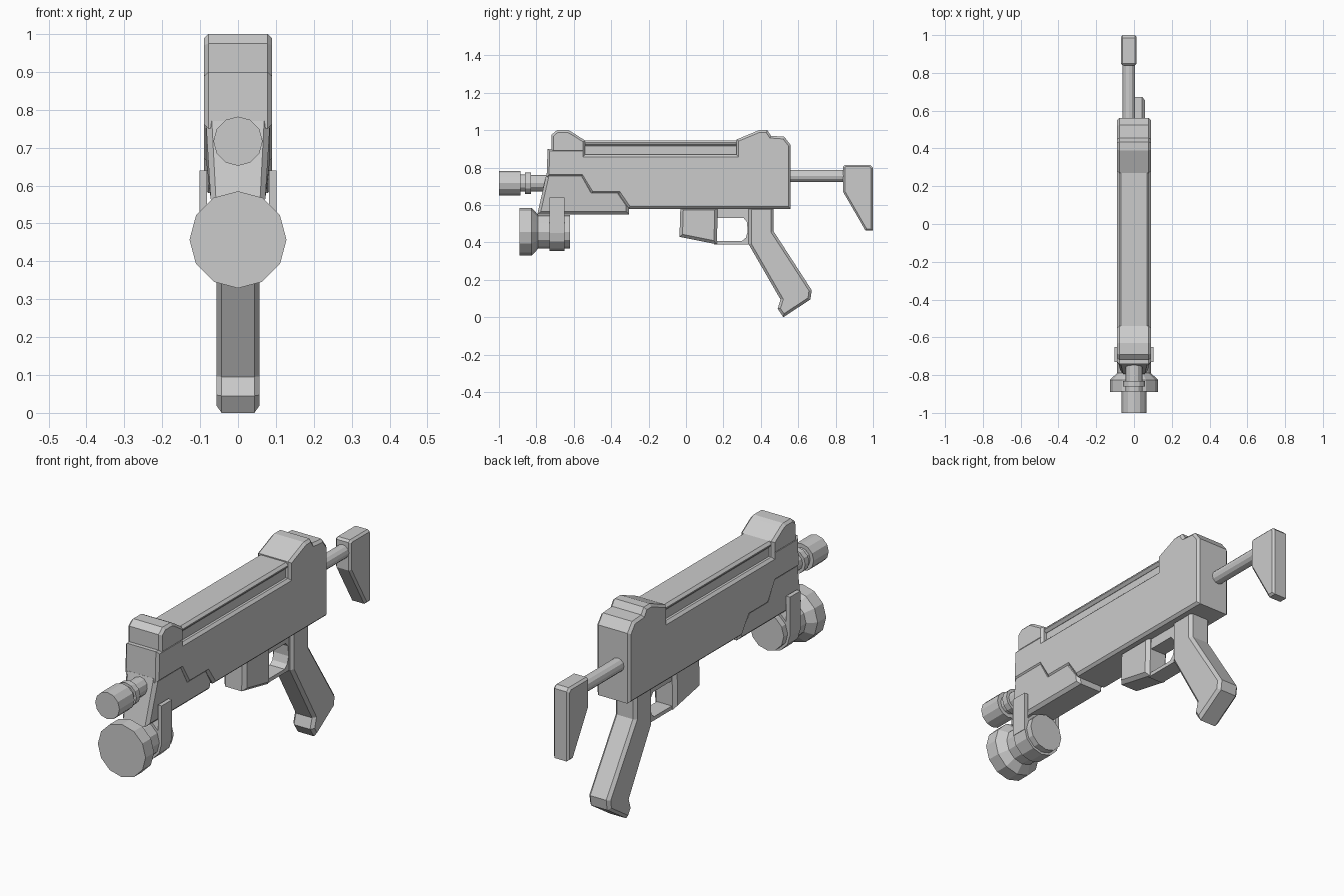
import bpy, bmesh, math
from mathutils import Matrix

if "Cube" in bpy.data.objects:
    bpy.data.objects.remove(bpy.data.objects["Cube"])

grey = bpy.data.materials.new("mid_grey")
grey.diffuse_color = (0.6, 0.6, 0.6, 1)
grey.use_nodes = True
grey.node_tree.nodes["Principled BSDF"].inputs["Base Color"].default_value = grey.diffuse_color


def finish(bm, name):
    bmesh.ops.recalc_face_normals(bm, faces=bm.faces)
    me = bpy.data.meshes.new(name)
    bm.to_mesh(me)
    bm.free()
    me.materials.append(grey)
    ob = bpy.data.objects.new(name, me)
    bpy.context.collection.objects.link(ob)
    return ob


def plate(name, pts, half, x=0.0, bevel=0.0, taper=None):
    """Extrude a (y, z) profile across x and chamfer its two outlines.
    taper = (z_low, half_low, z_high) narrows the lower part."""
    bm = bmesh.new()
    a = [bm.verts.new((-half, y, z)) for y, z in pts]
    b = [bm.verts.new((half, y, z)) for y, z in pts]
    caps = [bm.faces.new(a), bm.faces.new(b[::-1])]
    n = len(pts)
    for i in range(n):
        j = (i + 1) % n
        bm.faces.new((a[i], b[i], b[j], a[j]))
    bmesh.ops.recalc_face_normals(bm, faces=bm.faces)
    if bevel:
        edges = list({e for f in caps for e in f.edges})
        bmesh.ops.bevel(bm, geom=edges, offset=bevel, segments=1,
                        affect='EDGES', clamp_overlap=True)
    for v in bm.verts:
        if taper:
            z0, h0, z1 = taper
            t = min(1, max(0, (v.co.z - z0) / (z1 - z0)))
            v.co.x *= (h0 + (half - h0) * t) / half
        v.co.x += x
    return finish(bm, name)


def lathe(name, prof, z, x=0.0, sides=12):
    """Revolve (y, radius) rings about an axis along y."""
    bm = bmesh.new()
    rings = []
    for y, r in prof:
        rings.append([bm.verts.new((x + r * math.sin(2 * math.pi * k / sides), y,
                                    z + r * math.cos(2 * math.pi * k / sides)))
                      for k in range(sides)])
    for p, q in zip(rings, rings[1:]):
        for k in range(sides):
            m = (k + 1) % sides
            bm.faces.new((p[k], p[m], q[m], q[k]))
    bm.faces.new(rings[0])
    bm.faces.new(rings[-1][::-1])
    return finish(bm, name)


def rect(y0, y1, z0, z1):
    return [(y0, z0), (y1, z0), (y1, z1), (y0, z1)]


# Receiver with front and rear sight humps
plate("receiver", [
    (0.56, 0.58), (0.56, 0.92), (0.525, 0.965), (0.455, 0.97), (0.435, 1.0),
    (0.39, 1.0), (0.27, 0.95), (0.27, 0.87), (-0.54, 0.87), (-0.54, 0.90),
    (-0.74, 0.90), (-0.745, 0.75), (-0.56, 0.75), (-0.505, 0.66),
    (-0.36, 0.66), (-0.305, 0.58)], 0.09, bevel=0.012)
plate("front_hump", [
    (-0.54, 0.88), (-0.54, 0.945), (-0.61, 0.99), (-0.63, 1.0), (-0.69, 1.0),
    (-0.72, 0.975), (-0.72, 0.88)], 0.09, bevel=0.012)

# Top cover: narrow rail under a wider cap
plate("cover_rail", rect(-0.55, 0.28, 0.86, 0.925), 0.066)
plate("cover_cap", rect(-0.55, 0.28, 0.915, 0.945), 0.08, bevel=0.012)

# Inset lower front housing, narrowing downwards
plate("front_housing", [
    (-0.745, 0.77), (-0.795, 0.55), (-0.305, 0.55), (-0.305, 0.60),
    (-0.36, 0.68), (-0.50, 0.68), (-0.55, 0.77)], 0.084, bevel=0.015,
    taper=(0.55, 0.07, 0.65))

# Barrel with muzzle and collar
lathe("barrel", [(-1.0, 0.065), (-0.885, 0.065), (-0.885, 0.046), (-0.86, 0.046),
                 (-0.86, 0.058), (-0.83, 0.058), (-0.83, 0.044), (-0.70, 0.044)], 0.717)

# Lamp with strap
lathe("lamp", [(-0.89, 0.128), (-0.825, 0.128), (-0.79, 0.09), (-0.62, 0.09)], 0.457)
lathe("strap_ring", [(-0.73, 0.102), (-0.65, 0.102)], 0.457)
for s, side in ((-1, "left"), (1, "right")):
    plate("strap_arm_" + side, rect(-0.73, -0.65, 0.45, 0.64), 0.01, x=0.092 * s)

# Magazine housing ahead of the trigger
plate("magazine", [(-0.03, 0.59), (-0.035, 0.43), (0.165, 0.39), (0.17, 0.59)],
      0.06, bevel=0.016)

# Trigger guard framing an open window
plate("guard_bar", rect(0.15, 0.35, 0.39, 0.408), 0.04)
plate("guard_top", rect(0.15, 0.35, 0.53, 0.59), 0.04)
plate("guard_rear", [(0.36, 0.395), (0.29, 0.40), (0.32, 0.425), (0.33, 0.46),
                     (0.325, 0.51), (0.30, 0.54), (0.36, 0.55)], 0.04)

# Pistol grip
plate("grip", [
    (0.335, 0.59), (0.335, 0.39), (0.505, 0.095), (0.49, 0.045), (0.52, 0.0),
    (0.665, 0.095), (0.672, 0.145), (0.468, 0.46), (0.468, 0.59)],
    0.057, bevel=0.014)

# Shoulder stock on its offset rod
lathe("stock_rod", [(0.54, 0.033), (0.86, 0.033)], 0.755, x=-0.027)
plate("stock", [
    (0.84, 0.805), (0.85, 0.815), (0.985, 0.815), (1.0, 0.80), (1.0, 0.463),
    (0.96, 0.463), (0.84, 0.67)], 0.042, x=-0.028, bevel=0.01)
